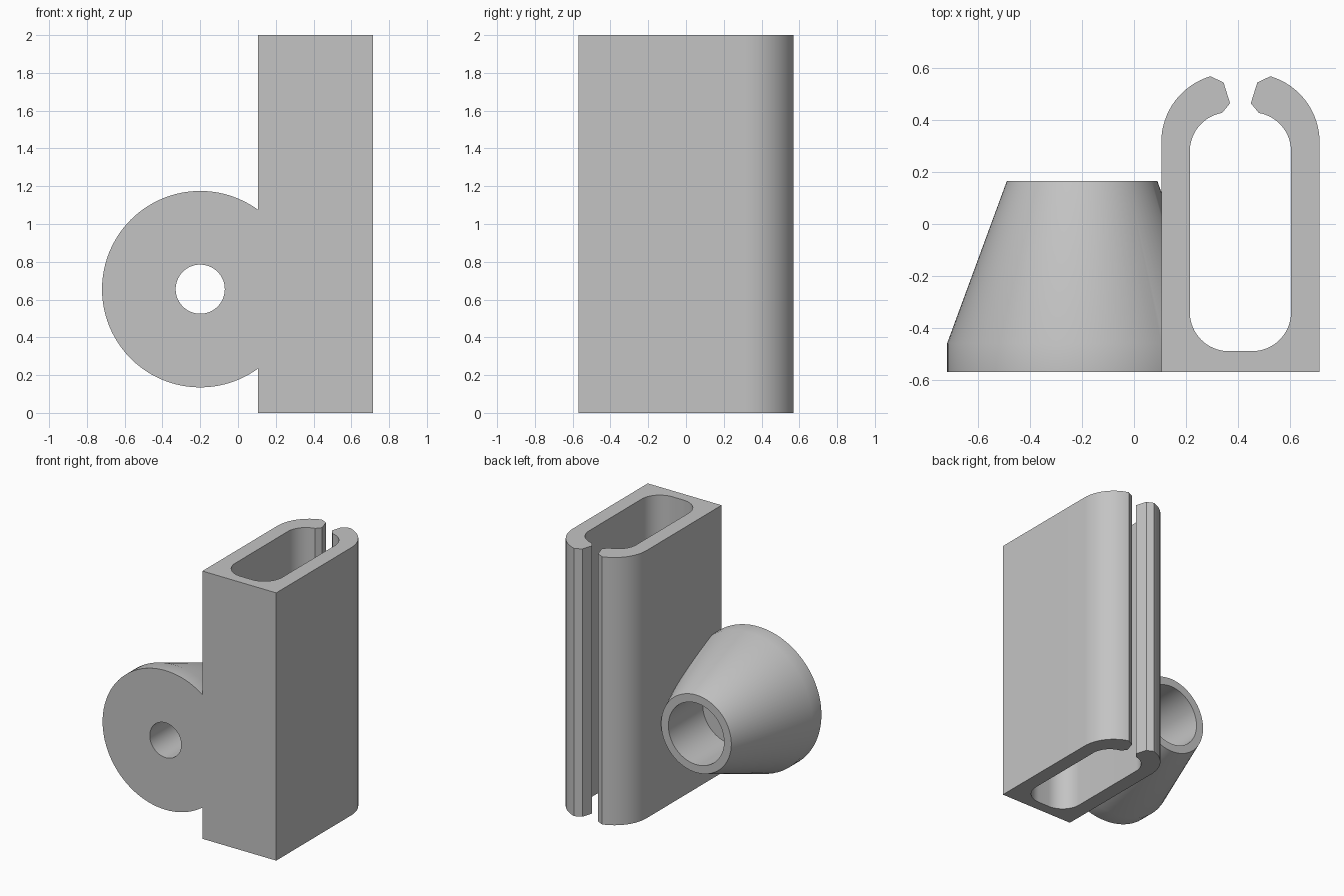
import bpy
import bmesh
import math
from mathutils import Vector

if "Cube" in bpy.data.objects:
    bpy.data.objects.remove(bpy.data.objects["Cube"], do_unlink=True)

# Single grey plastic
grey = bpy.data.materials.new("plain_grey")
grey.use_nodes = True
color = (0.55, 0.55, 0.55, 1)
grey.diffuse_color = color
grey.node_tree.nodes["Principled BSDF"].inputs["Base Color"].default_value = color

FRONT = -0.57      # shared front plane
WALL = 0.105       # sleeve side that meets the socket
MIDDLE = 0.41      # mirror line of the sleeve


def finish(bm, name):
    bmesh.ops.recalc_face_normals(bm, faces=bm.faces)
    mesh = bpy.data.meshes.new(name)
    bm.to_mesh(mesh)
    bm.free()
    mesh.materials.append(grey)
    obj = bpy.data.objects.new(name, mesh)
    bpy.context.collection.objects.link(obj)
    bpy.ops.object.select_all(action='DESELECT')
    obj.select_set(True)
    bpy.context.view_layer.objects.active = obj
    bpy.ops.object.shade_smooth_by_angle(angle=math.radians(30))
    return obj


def arc(cx, cy, radius, start, end, steps=16):
    angles = [math.radians(start + (end - start) * i / steps) for i in range(steps + 1)]
    return [(cx + radius * math.cos(a), cy + radius * math.sin(a)) for a in angles]


# Slotted sleeve: half outline from front middle, round the outside and lip, back inside
half = [(0.715, FRONT)]
half += arc(0.45, 0.315, 0.265, 0, 73.5)
half += [(0.475, 0.545), (0.45, 0.465)]
half += arc(0.455, 0.28, 0.15, 80, 0)
half += arc(0.455, -0.34, 0.15, 0, -90)
outline = half + [(2 * MIDDLE - x, y) for x, y in reversed(half)]

bm = bmesh.new()
base = bm.faces.new([bm.verts.new((x, y, 0)) for x, y in outline])
top = bmesh.ops.extrude_face_region(bm, geom=[base], use_keep_orig=True)
bmesh.ops.translate(bm, vec=(0, 0, 2),
                    verts=[g for g in top["geom"] if isinstance(g, bmesh.types.BMVert)])
finish(bm, "slotted_sleeve")

# Conical socket: turned profile (radius, y) with a through hole and a wide back bore
profile = [(0.13, FRONT), (0.52, FRONT), (0.52, -0.46), (0.29, 0.165),
           (0.23, 0.165), (0.23, -0.24), (0.13, -0.24)]
axis = Vector((-0.2, 0, 0.655))
bm = bmesh.new()
ring = [bm.verts.new(axis + Vector((r, y, 0))) for r, y in profile]
edges = [bm.edges.new((ring[i - 1], ring[i])) for i in range(len(ring))]
bmesh.ops.spin(bm, geom=ring + edges, cent=axis, axis=(0, 1, 0),
               angle=math.tau, steps=96, use_duplicate=False)
bmesh.ops.remove_doubles(bm, verts=bm.verts, dist=0.0001)

# Trim the socket flush against the sleeve wall
cut = bmesh.ops.bisect_plane(bm, geom=bm.verts[:] + bm.edges[:] + bm.faces[:],
                             plane_co=(WALL, 0, 0), plane_no=(1, 0, 0), clear_outer=True)
bmesh.ops.edgeloop_fill(bm, edges=[g for g in cut["geom_cut"]
                                   if isinstance(g, bmesh.types.BMEdge)])
finish(bm, "conical_socket")
